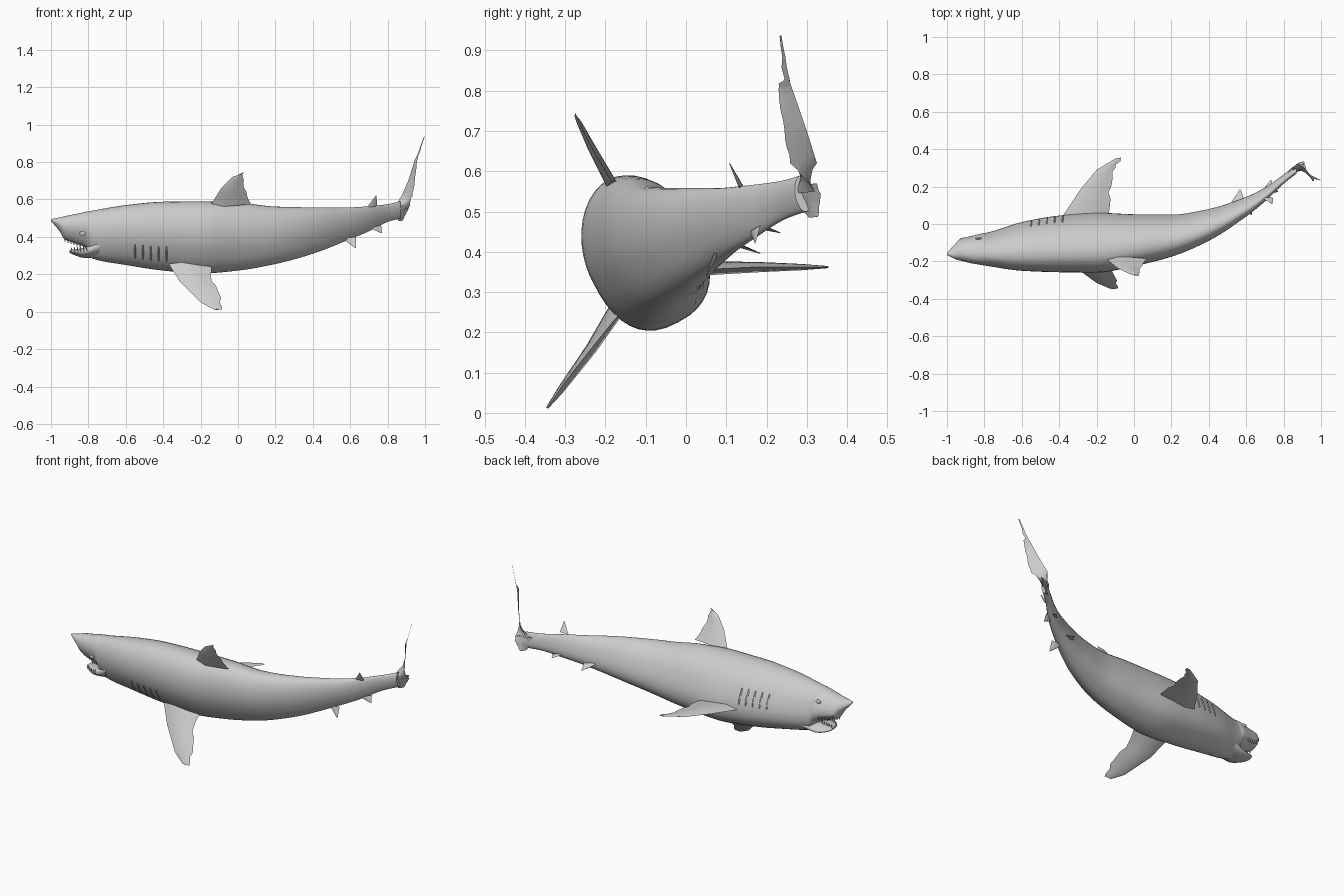
import bpy, math, random
from mathutils import Vector

random.seed(4)
cube = bpy.data.objects.get("Cube")
if cube:
    bpy.data.objects.remove(cube, do_unlink=True)

skin = bpy.data.materials.new("grey skin")
skin.use_nodes = True
GREY = (0.6, 0.6, 0.6, 1)
skin.diffuse_color = GREY
skin.node_tree.nodes["Principled BSDF"].inputs["Base Color"].default_value = GREY

# Body stations: x, y min, y max, z min, z max
BODY = [
    (-1.0, -0.165, -0.155, 0.485, 0.495), (-0.95, -0.19, -0.10, 0.425, 0.505),
    (-0.93, -0.195, -0.08, 0.39, 0.51), (-0.87, -0.21, -0.065, 0.365, 0.522),
    (-0.81, -0.22, -0.05, 0.34, 0.535), (-0.78, -0.225, -0.045, 0.285, 0.54),
    (-0.6, -0.25, 0.01, 0.25, 0.57), (-0.4, -0.258, 0.045, 0.22, 0.588),
    (-0.2, -0.26, 0.06, 0.204, 0.59), (0.0, -0.225, 0.052, 0.22, 0.584),
    (0.2, -0.175, 0.05, 0.255, 0.562), (0.4, -0.09, 0.08, 0.31, 0.558),
    (0.6, 0.04, 0.145, 0.388, 0.558), (0.7, 0.12, 0.195, 0.43, 0.564),
    (0.8, 0.215, 0.265, 0.48, 0.575), (0.87, 0.27, 0.32, 0.5, 0.59)]
JAW = [
    (-0.9, -0.15, -0.10, 0.315, 0.33), (-0.88, -0.175, -0.075, 0.305, 0.333),
    (-0.82, -0.205, -0.058, 0.288, 0.342), (-0.74, -0.215, -0.045, 0.29, 0.40)]
ROLL = math.radians(27)
SIDES = 40


def sample(table, x):
    """Monotone cubic interpolation of every column at x."""
    i = 0
    while i < len(table) - 2 and x > table[i + 1][0]:
        i += 1

    def slope(k, c):
        if k == 0 or k == len(table) - 1:
            a, b = (0, 1) if k == 0 else (k - 1, k)
            return (table[b][c] - table[a][c]) / (table[b][0] - table[a][0])
        p, q, r = table[k - 1:k + 2]
        m, n = (q[c] - p[c]) / (q[0] - p[0]), (r[c] - q[c]) / (r[0] - q[0])
        return 2 * m * n / (m + n) if m * n > 0 else 0

    h = table[i + 1][0] - table[i][0]
    t = (x - table[i][0]) / h
    out = []
    for c in range(1, len(table[0])):
        a, b = table[i][c], table[i + 1][c]
        out.append(a * (1 + 2 * t) * (1 - t) ** 2 + b * t * t * (3 - 2 * t)
                   + h * slope(i, c) * t * (1 - t) ** 2 + h * slope(i + 1, c) * t * t * (t - 1))
    return out


def unit_point(angle):
    """Rolled section: peaked back, full belly."""
    s, c = math.sin(angle), math.cos(angle)
    p = 1.05 if s > 0 else 0.8
    u = 0.76 * math.copysign(abs(c) ** p, c)
    v = math.copysign(abs(s) ** p, s)
    return (u * math.cos(ROLL) - v * math.sin(ROLL), u * math.sin(ROLL) + v * math.cos(ROLL))


RING = [unit_point(math.tau * k / SIDES) for k in range(SIDES)]
YS, ZS = [p[0] for p in RING], [p[1] for p in RING]


def surface(table, x, angle):
    y0, y1, z0, z1 = sample(table, x)
    y, z = unit_point(angle)
    return Vector((x, y0 + (y - min(YS)) / (max(YS) - min(YS)) * (y1 - y0),
                   z0 + (z - min(ZS)) / (max(ZS) - min(ZS)) * (z1 - z0)))


def loft(name, rings, sharp=40):
    """Skin closed rings of equal length and cap both ends."""
    n = len(rings[0])
    verts = [tuple(p) for r in rings for p in r]
    faces = [(i * n + k, i * n + (k + 1) % n, (i + 1) * n + (k + 1) % n, (i + 1) * n + k)
             for i in range(len(rings) - 1) for k in range(n)]
    faces += [tuple(range(n))[::-1], tuple(range(len(verts) - n, len(verts)))]
    mesh = bpy.data.meshes.new(name)
    mesh.from_pydata(verts, [], faces)
    mesh.materials.append(skin)
    obj = bpy.data.objects.new(name, mesh)
    bpy.context.collection.objects.link(obj)
    bpy.ops.object.select_all(action='DESELECT')
    obj.select_set(True)
    bpy.context.view_layer.objects.active = obj
    bpy.ops.object.mode_set(mode='EDIT')
    bpy.ops.mesh.select_all(action='SELECT')
    bpy.ops.mesh.normals_make_consistent(inside=False)
    bpy.ops.object.mode_set(mode='OBJECT')
    bpy.ops.object.shade_smooth_by_angle(angle=math.radians(sharp))
    return obj


def body_loft(name, table, steps):
    xs = [a[0] + (b[0] - a[0]) * s / steps for a, b in zip(table, table[1:]) for s in range(steps)]
    xs.append(table[-1][0])
    loft(name, [[surface(table, x, math.tau * k / SIDES) for k in range(SIDES)] for x in xs])


def fin(name, sections, thick, ragged=0.0, steps=4):
    """Thin lens-shaped fin through (lead point, trail point) sections."""
    secs = [(Vector(a), Vector(b)) for a, b in sections]
    chord = secs[0][1] - secs[0][0]
    span = (secs[-1][0] + secs[-1][1] - secs[0][0] - secs[0][1]) / 2
    normal = chord.cross(span).normalized()
    total = (len(secs) - 1) * steps
    rings = []
    for j in range(total + 1):
        i = min(j // steps, len(secs) - 2)
        t = j / steps - i
        lead = secs[i][0].lerp(secs[i + 1][0], t)
        trail = secs[i][1].lerp(secs[i + 1][1], t)
        if 0 < j < total:
            trail += (trail - lead).normalized() * random.uniform(-1, 1) * ragged
        half = normal * thick * (1 - 0.85 * j / total)
        mid, back = lead.lerp(trail, 0.3), lead.lerp(trail, 0.7)
        rings.append([lead, mid + half, back + half * 0.5, trail, back - half * 0.5, mid - half])
    loft(name, rings, 50)


# Body and open lower jaw
body_loft("body", BODY, 5)
body_loft("lower_jaw", JAW, 5)

# Large fins
fin("dorsal_fin", [((-0.15, -0.185, 0.565), (0.07, -0.185, 0.575)),
                   ((-0.09, -0.235, 0.66), (0.04, -0.235, 0.66)),
                   ((-0.03, -0.265, 0.72), (0.02, -0.265, 0.72)),
                   ((0.01, -0.275, 0.735), (0.03, -0.275, 0.745))], 0.014, 0.008)
fin("right_pectoral_fin", [((-0.38, -0.17, 0.27), (-0.14, -0.17, 0.24)),
                           ((-0.31, -0.235, 0.16), (-0.135, -0.235, 0.16)),
                           ((-0.2, -0.315, 0.05), (-0.095, -0.305, 0.07)),
                           ((-0.13, -0.345, 0.012), (-0.085, -0.345, 0.012))], 0.02, 0.009)
fin("left_pectoral_fin", [((-0.39, 0.03, 0.36), (-0.14, 0.03, 0.355)),
                          ((-0.29, 0.18, 0.362), (-0.13, 0.17, 0.362)),
                          ((-0.2, 0.29, 0.362), (-0.11, 0.28, 0.362)),
                          ((-0.1, 0.35, 0.362), (-0.07, 0.355, 0.362))], 0.018, 0.009)

# Tail fin: tall upper lobe and short lower lobe
fin("tail_upper_lobe", [((0.83, 0.275, 0.55), (0.91, 0.32, 0.55)),
                        ((0.875, 0.325, 0.62), (0.93, 0.262, 0.62)),
                        ((0.91, 0.3, 0.7), (0.945, 0.245, 0.7)),
                        ((0.945, 0.262, 0.81), (0.958, 0.226, 0.805)),
                        ((0.956, 0.255, 0.83), (0.965, 0.24, 0.83)),
                        ((0.995, 0.235, 0.935), (0.998, 0.234, 0.937))], 0.018, 0.006)
fin("tail_lower_lobe", [((0.82, 0.265, 0.56), (0.915, 0.325, 0.57)),
                        ((0.83, 0.275, 0.52), (0.905, 0.335, 0.535)),
                        ((0.86, 0.305, 0.485), (0.88, 0.328, 0.487))], 0.018, 0.004)

# Small rear fins
SMALL = {
    "second_dorsal_fin": ((0.69, 0.135, 0.56), (0.745, 0.14, 0.565), (0.74, 0.108, 0.62)),
    "right_pelvic_fin": ((0.56, 0.075, 0.39), (0.63, 0.07, 0.4), (0.63, 0.05, 0.34)),
    "left_pelvic_fin": ((0.52, 0.115, 0.42), (0.59, 0.13, 0.42), (0.57, 0.185, 0.396)),
    "right_anal_fin": ((0.71, 0.16, 0.445), (0.765, 0.185, 0.465), (0.77, 0.172, 0.42)),
    "left_anal_fin": ((0.69, 0.185, 0.46), (0.74, 0.205, 0.46), (0.735, 0.235, 0.447))}
for name, (lead, trail, tip) in SMALL.items():
    fin(name, [(lead, trail), (Vector(tip) + Vector((-0.004, 0, 0)), tip)], 0.006)

# Eyes and gill folds on both flanks
for side, base, turn in (("left", 0, 1), ("right", math.pi, -1)):
    bpy.ops.mesh.primitive_uv_sphere_add(segments=16, ring_count=10, radius=0.014,
                                         location=surface(BODY, -0.83, base + turn * 0.1))
    eye = bpy.context.object
    eye.name = side + "_eye"
    eye.scale = (1.2, 0.5, 0.8)
    eye.data.materials.append(skin)
    bpy.ops.object.shade_smooth()
    for g in range(5):
        x = -0.55 + g * 0.042
        rings = []
        for s in range(9):
            w = 0.004 + 0.006 * math.sin(math.pi * s / 8)
            angle = base + turn * (-0.4 + 0.055 * s)
            c = surface(BODY, x, angle)
            out = Vector((0, math.cos(base + ROLL), math.sin(base + ROLL)))
            rings.append([c + Vector((-w, 0, 0)) - out * 0.004, c + out * 0.004,
                          c + Vector((w, 0, 0)) - out * 0.004])
        loft(f"{side}_gill_fold_{g + 1}", rings)

# Teeth along both jaws
for table, label, up, start in ((BODY, "upper", -1, -0.925), (JAW, "lower", 1, -0.89)):
    for side, angle in (("left", -0.95 if up < 0 else 0.75), ("right", math.pi + (0.95 if up < 0 else -0.75))):
        for k in range(6):
            p = surface(table, start + k * 0.016, angle)
            bpy.ops.mesh.primitive_cone_add(vertices=6, radius1=0.006, depth=0.022,
                                            location=p + Vector((0, 0, up * 0.007)),
                                            rotation=(0 if up > 0 else math.pi, 0, 0))
            bpy.context.object.name = f"{label}_{side}_tooth_{k + 1}"
            bpy.context.object.data.materials.append(skin)
